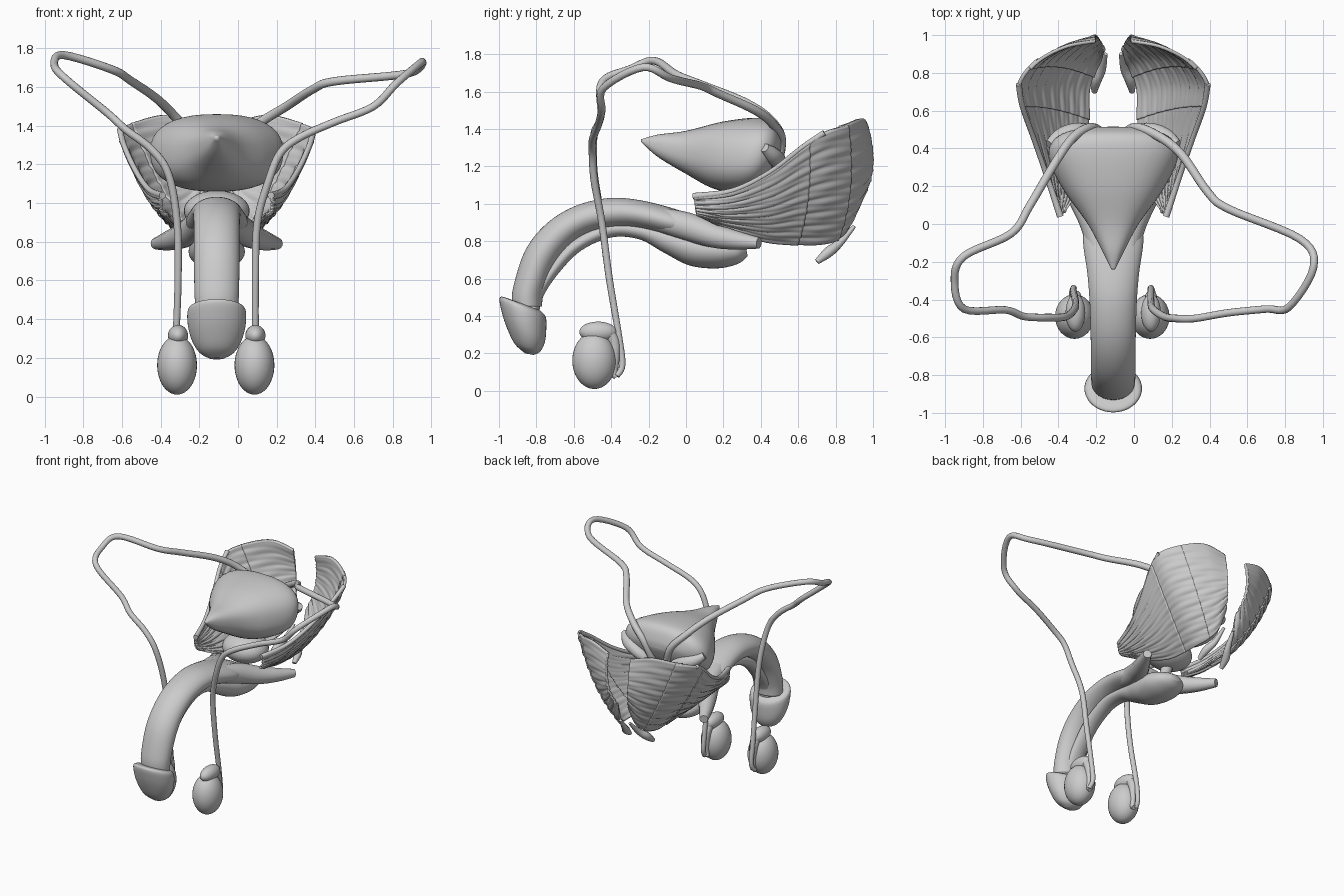
import bpy, math
from mathutils import Vector

if "Cube" in bpy.data.objects:
    bpy.data.objects.remove(bpy.data.objects["Cube"])

MID = -0.11  # x of the plane of symmetry
SIDES = (("right", -1), ("left", 1))

tissue = bpy.data.materials.new("tissue_grey")
tissue.use_nodes = True
colour = (0.6, 0.6, 0.6, 1)
tissue.diffuse_color = colour
tissue.node_tree.nodes["Principled BSDF"].inputs["Base Color"].default_value = colour


def add_object(name, mesh):
    obj = bpy.data.objects.new(name, mesh)
    bpy.context.scene.collection.objects.link(obj)
    mesh.materials.clear()
    mesh.materials.append(tissue)
    for p in mesh.polygons:
        p.use_smooth = True
        p.material_index = 0
    return obj


def spline(points, t):
    """Catmull-Rom position at t in 0..1 along points of any dimension."""
    last = len(points) - 1
    s = min(max(t, 0), 1) * last
    i = min(int(s), last - 1)
    f = s - i
    a, b, c, d = (points[min(max(k, 0), last)] for k in range(i - 1, i + 3))
    return [0.5 * (2 * q + (r - p) * f + (2 * p - 5 * q + 4 * r - s4) * f * f
                   + (3 * q - p - 3 * r + s4) * f ** 3)
            for p, q, r, s4 in zip(a, b, c, d)]


def grid_mesh(name, rows, closed):
    n = len(rows[0])
    faces = []
    for i in range(len(rows) - 1):
        for j in range(n if closed else n - 1):
            k = (j + 1) % n
            faces.append((i * n + j, i * n + k, (i + 1) * n + k, (i + 1) * n + j))
    if closed:
        faces.append(tuple(reversed(range(n))))
        faces.append(tuple(range((len(rows) - 1) * n, len(rows) * n)))
    mesh = bpy.data.meshes.new(name)
    mesh.from_pydata([tuple(v) for row in rows for v in row], [], faces)
    return add_object(name, mesh)


def loft(name, rings, power=1, n=40, steps=6):
    """Rings hold two opposite side-profile points (y, z, y, z) and a half width.
    A power below one makes the sections boxier."""
    def box(v):
        return math.copysign(abs(v) ** power, v)
    rows = []
    total = (len(rings) - 1) * steps
    for i in range(total + 1):
        y1, z1, y2, z2, w = spline(rings, i / total)
        row = []
        for j in range(n):
            a = math.tau * j / n
            c = 0.5 + 0.5 * box(math.cos(a))
            row.append((MID + w * box(math.sin(a)), y2 + (y1 - y2) * c, z2 + (z1 - z2) * c))
        rows.append(row)
    return grid_mesh(name, rows, True)


def tube(name, points, radii, steps=6):
    """Round tube through the points with radii spread along its length."""
    curve = bpy.data.curves.new(name, "CURVE")
    curve.dimensions = "3D"
    curve.bevel_depth = 1
    curve.bevel_resolution = 4
    curve.use_fill_caps = True
    total = (len(points) - 1) * steps
    line = curve.splines.new("POLY")
    line.points.add(total)
    for i, p in enumerate(line.points):
        p.co = (*spline(points, i / total), 1)
        p.radius = spline([(r,) for r in radii], i / total)[0]
    temp = bpy.data.objects.new(name + "_path", curve)
    mesh = bpy.data.meshes.new_from_object(temp)
    bpy.data.objects.remove(temp)
    mesh.name = name
    return add_object(name, mesh)


def ellipsoid(name, centre, size):
    rows = []
    for i in range(25):
        a = math.pi * (0.004 + 0.992 * i / 24)
        rows.append([(centre[0] + size[0] * math.sin(a) * math.cos(math.tau * j / 32),
                      centre[1] + size[1] * math.sin(a) * math.sin(math.tau * j / 32),
                      centre[2] - size[2] * math.cos(a)) for j in range(32)])
    return grid_mesh(name, rows, True)


def mirrored(points, side):
    return [(MID + side * x, y, z) for x, y, z in points]


# Central organs
loft("bladder", [
    (-.24, 1.345, -.24, 1.33, .01), (-.15, 1.37, -.15, 1.25, .055), (0, 1.39, 0, 1.16, .135),
    (.2, 1.44, .15, 1.08, .26), (.38, 1.46, .3, 1.06, .34), (.47, 1.44, .4, 1.1, .32),
    (.51, 1.36, .47, 1.2, .22), (.515, 1.3, .5, 1.26, .06)], .82)
ellipsoid("prostate", (MID, .25, .96), (.17, .15, .105))
tube("urethra", [(MID, .25, .95), (MID, .22, .85), (MID, .15, .75)], [.05, .04, .04])

# Shaft, tip and underside body
loft("shaft", [
    (-.93, .45, -.77, .45, .11), (-.925, .55, -.76, .53, .115), (-.86, .75, -.71, .66, .118),
    (-.75, .89, -.63, .77, .118), (-.6, .985, -.53, .84, .12), (-.42, 1.03, -.4, .87, .125),
    (-.25, 1.02, -.27, .87, .137), (-.05, .97, -.1, .83, .16), (.08, .92, .03, .8, .13)])
loft("glans", [
    (-.94, .49, -.78, .43, .11), (-.995, .5, -.75, .395, .148), (-.985, .42, -.747, .33, .15),
    (-.955, .33, -.755, .26, .13), (-.915, .25, -.78, .21, .09), (-.86, .2, -.815, .192, .035)])
loft("spongy_body", [
    (-.85, .38, -.79, .38, .06), (-.83, .5, -.765, .5, .06), (-.75, .65, -.68, .63, .06),
    (-.62, .8, -.56, .75, .06), (-.42, .9, -.4, .82, .06), (-.25, .9, -.25, .81, .065),
    (-.1, .88, -.12, .74, .09), (.05, .86, .02, .67, .13), (.17, .84, .17, .655, .145),
    (.27, .8, .28, .68, .11), (.32, .77, .33, .72, .04)])

# Paired parts
RIM = [(.28, .04, 1.04), (.35, .25, 1.07), (.42, .45, 1.17), (.48, .62, 1.3),
       (.5, .74, 1.38), (.41, .86, 1.42), (.26, .94, 1.45), (.1, .97, 1.41)]
HEM = [(.25, .06, .95), (.18, .2, .88), (.14, .4, .81), (.13, .55, .79),
       (.13, .7, .785), (.1, .81, .81), (.07, .87, .87), (.05, .92, 1.0)]


def muscle_sheet(name, side, start, end, lift):
    """Sheet spanning part of the pelvic floor, with fibres running lengthwise."""
    rows = []
    for i in range(41):
        t = start + (end - start) * i / 40
        top, low = Vector(spline(RIM, t)), Vector(spline(HEM, t))
        row = []
        for j in range(61):
            f = j / 60
            p = top.lerp(low, f)
            bow = 4 * f * (1 - f)
            fibre = .003 * math.sin(48 * f + 9 * t) + .0025 * math.sin(95 * f - 14 * t)
            p += Vector((.015, .05 * t, -.03)) * bow
            p += Vector((.6, .4, -.6)) * (fibre * min(1, 6 * bow) + lift)
            row.append((MID + side * p.x, p.y, p.z))
        rows.append(row)
    obj = grid_mesh(name, rows, False)
    solid = obj.modifiers.new("thickness", "SOLIDIFY")
    solid.thickness = .018
    solid.offset = 0


for label, s in SIDES:
    muscle_sheet(label + "_front_floor_muscle", s, 0, .47, .008)
    muscle_sheet(label + "_middle_floor_muscle", s, .43, .72, 0)
    muscle_sheet(label + "_back_floor_muscle", s, .67, 1, -.009)
    tube(label + "_tendon_arch", mirrored(RIM[:5], s), [.018, .014, .014, .016])
    tube(label + "_crus", mirrored([(.06, -.2, .93), (.1, 0, .88), (.18, .15, .83),
         (.25, .27, .805), (.315, .39, .79)], s), [.06, .075, .065, .05, .03])
    tube(label + "_sphincter_strip", mirrored([(.1, .7, .69), (.09, .76, .74),
         (.06, .82, .79), (.04, .9, .88)], s), [.015, .028, .022, .01])
    tube(label + "_seminal_vesicle", mirrored([(.04, .4, 1.08), (.12, .48, 1.18),
         (.2, .49, 1.23), (.28, .46, 1.26), (.34, .42, 1.3)], s), [.03, .04, .045, .045, .025])

    # Testis with its cap and tail
    x = MID + s * .2
    ellipsoid(label + "_testis", (x - .005, -.49, .162), (.103, .118, .152))
    ellipsoid(label + "_epididymis_head", (x, -.47, .315), (.052, .1, .055))
    tube(label + "_epididymis_tail", [(x, -.42, .32), (x, -.385, .26), (x, -.38, .18),
         (x, -.385, .1), (x, -.37, .075)], [.035, .03, .022, .018])

# Spermatic ducts, each with its own loop
DUCTS = {
    "right": [(-.33, -.37, .08), (-.32, -.34, .14), (-.32, -.36, .3), (-.31, -.41, .6),
              (-.315, -.45, .9), (-.36, -.49, 1.15), (-.45, -.495, 1.28), (-.58, -.49, 1.38),
              (-.68, -.455, 1.47), (-.9, -.45, 1.65), (-.95, -.3, 1.72), (-.9, -.17, 1.765),
              (-.65, -.05, 1.69), (-.55, .1, 1.63), (-.42, .32, 1.54), (-.32, .46, 1.44),
              (-.22, .51, 1.32), (-.14, .45, 1.1)],
    "left": [(.1, -.37, .08), (.09, -.34, .14), (.09, -.36, .3), (.09, -.41, .6),
             (.1, -.45, .9), (.16, -.49, 1.12), (.22, -.5, 1.26), (.32, -.5, 1.34),
             (.5, -.47, 1.42), (.7, -.45, 1.5), (.82, -.44, 1.62), (.95, -.23, 1.73),
             (.88, -.08, 1.67), (.5, .08, 1.63), (.39, .17, 1.59), (.25, .37, 1.5),
             (.12, .47, 1.42), (0, .51, 1.32), (-.07, .45, 1.1)]}
for label, path in DUCTS.items():
    tube(label + "_spermatic_duct", path, [.016, .02, .02, .022, .026])
